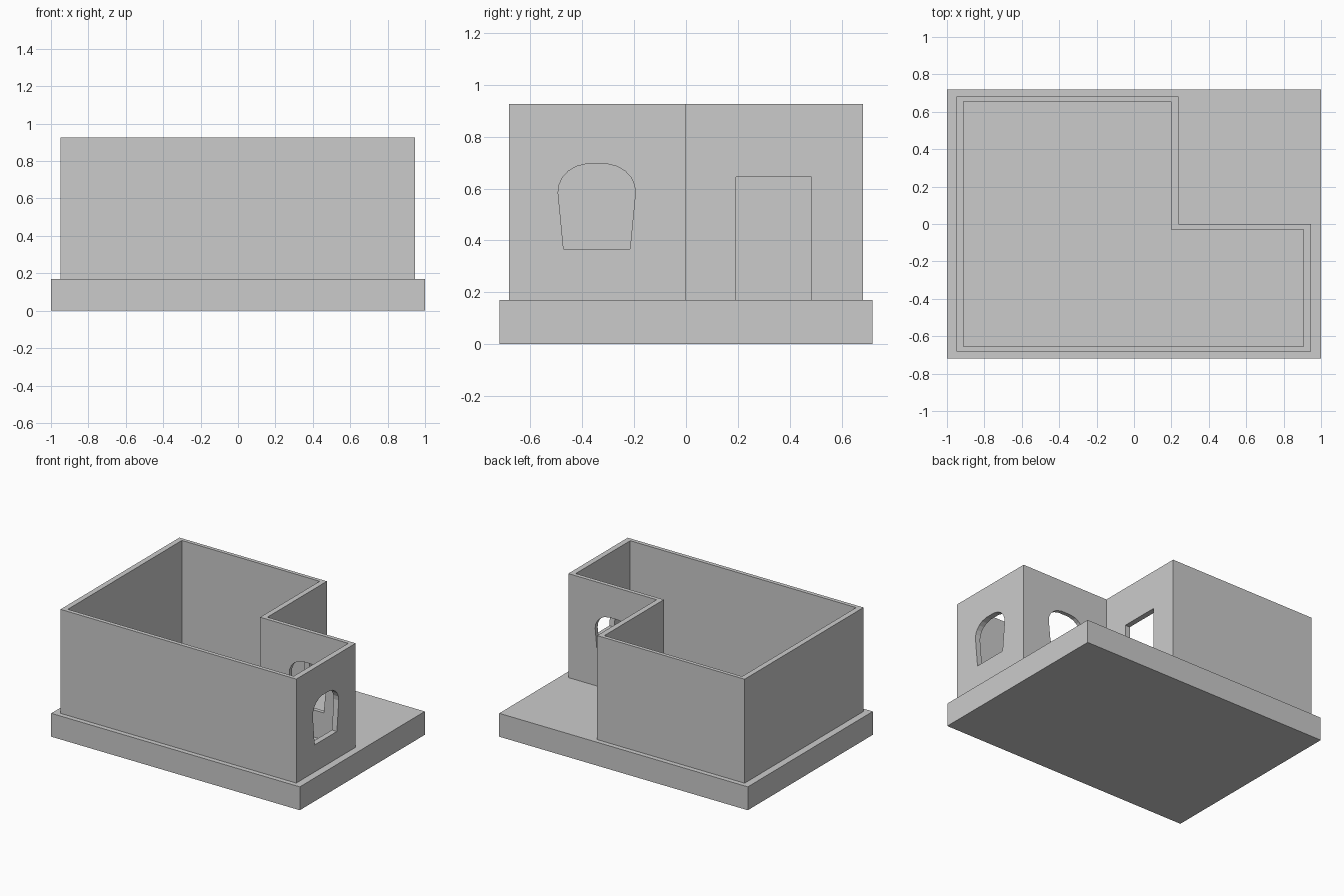
import bpy, bmesh
from mathutils import Vector

if "Cube" in bpy.data.objects:
    bpy.data.objects.remove(bpy.data.objects["Cube"])

FLOOR, TOP = 0.17, 0.926


def make_object(name, bm):
    bmesh.ops.recalc_face_normals(bm, faces=bm.faces[:])
    mesh = bpy.data.meshes.new(name)
    bm.to_mesh(mesh)
    bm.free()
    obj = bpy.data.objects.new(name, mesh)
    bpy.context.collection.objects.link(obj)
    return obj


def prism(name, points, direction):
    """Closed profile pushed along a direction."""
    bm = bmesh.new()
    face = bm.faces.new([bm.verts.new(p) for p in points])
    ext = bmesh.ops.extrude_face_region(bm, geom=[face], use_keep_orig=True)
    moved = [v for v in ext["geom"] if isinstance(v, bmesh.types.BMVert)]
    bmesh.ops.translate(bm, verts=moved, vec=Vector(direction))
    return make_object(name, bm)


# Base slab
prism("base_slab", [(-1, -0.718, 0), (1, -0.718, 0), (1, 0.718, 0), (-1, 0.718, 0)],
      (0, 0, FLOOR))

# L-shaped wall ring: outer and inner outlines
outer = [(-0.95, -0.683), (0.947, -0.683), (0.947, 0), (0.237, 0), (0.237, 0.683), (-0.95, 0.683)]
inner = [(-0.911, -0.654), (0.907, -0.654), (0.907, -0.029), (0.198, -0.029), (0.198, 0.656), (-0.911, 0.656)]
bm = bmesh.new()
rings = [[bm.verts.new((x, y, z)) for x, y in outline]
         for outline, z in ((outer, FLOOR), (outer, TOP), (inner, TOP), (inner, FLOOR))]
for r in range(4):
    a, b = rings[r], rings[(r + 1) % 4]
    for i in range(6):
        j = (i + 1) % 6
        bm.faces.new((a[i], a[j], b[j], b[i]))
walls = make_object("walls", bm)

# Arched window profile: half width, height
half = [(0.128, 0.367), (0.149, 0.585), (0.145, 0.615), (0.132, 0.643),
        (0.110, 0.667), (0.080, 0.685), (0.040, 0.695)]
arch = half + [(-w, z) for w, z in reversed(half)]

# Cutters: end window, courtyard window, doorway
cutters = [
    prism("end_window_cutter", [(0.85, -0.344 + w, z) for w, z in arch], (0.2, 0, 0)),
    prism("court_window_cutter", [(0.582 + w, -0.1, z) for w, z in arch], (0, 0.2, 0)),
    prism("doorway_cutter", [(0.15, 0.193, 0.1), (0.15, 0.484, 0.1),
                             (0.15, 0.484, 0.645), (0.15, 0.193, 0.645)], (0.15, 0, 0)),
]
bpy.context.view_layer.objects.active = walls
for cutter in cutters:
    mod = walls.modifiers.new(cutter.name, "BOOLEAN")
    mod.operation = "DIFFERENCE"
    mod.solver = "EXACT"
    mod.object = cutter
    bpy.ops.object.modifier_apply(modifier=mod.name)
    bpy.data.objects.remove(cutter)
